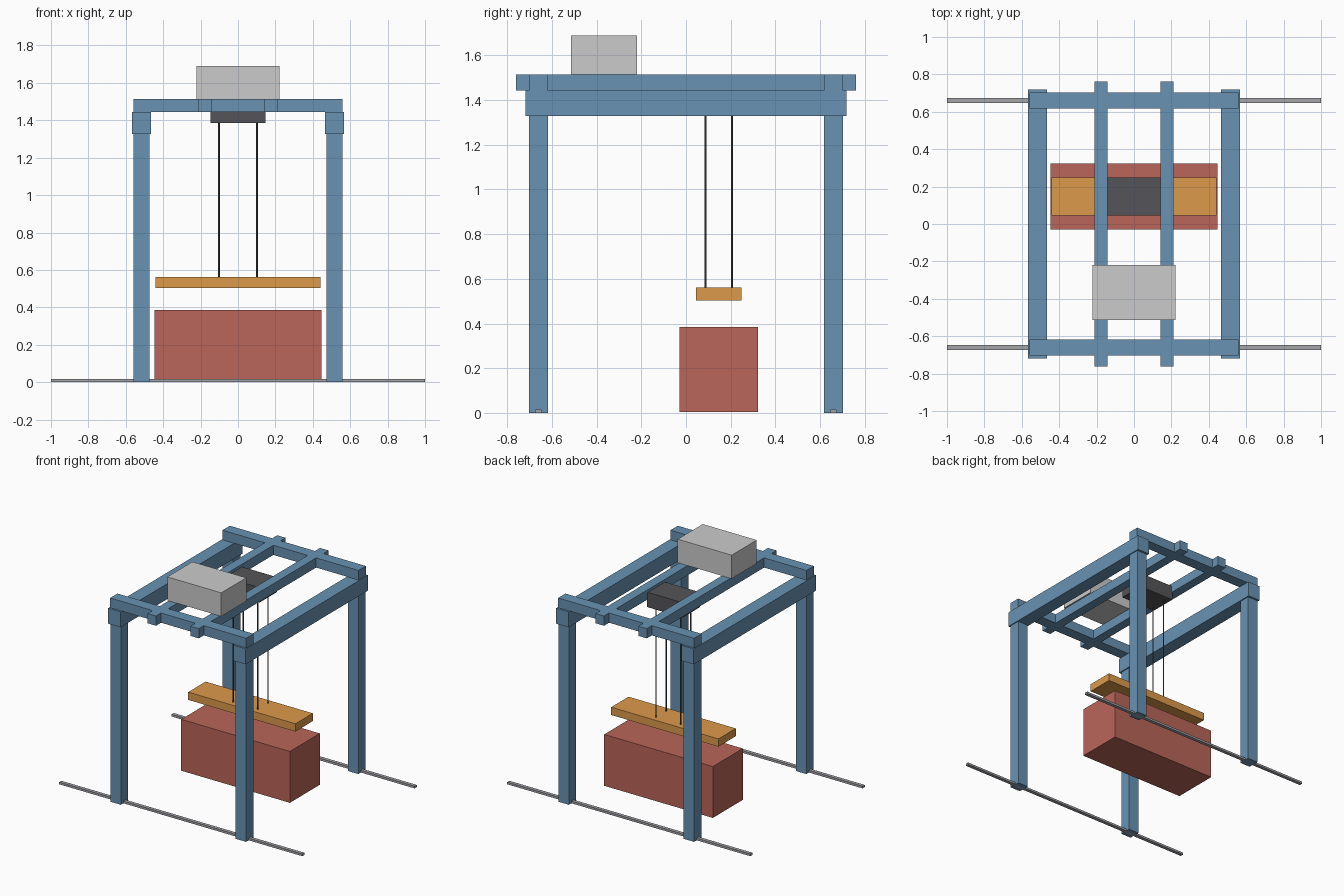
import bpy

if "Cube" in bpy.data.objects:
    bpy.data.objects.remove(bpy.data.objects["Cube"])


def material(name, rgb):
    m = bpy.data.materials.new(name)
    m.diffuse_color = (*rgb, 1)
    m.use_nodes = True
    m.node_tree.nodes["Principled BSDF"].inputs["Base Color"].default_value = m.diffuse_color
    return m


BLUE = material("steel_blue", (0.14, 0.29, 0.45))
RED = material("container_red", (0.49, 0.13, 0.10))
ORANGE = material("spreader_orange", (0.72, 0.32, 0.07))
DARK = material("dark_grey", (0.09, 0.09, 0.10))
LIGHT = material("cabin_grey", (0.62, 0.64, 0.65))
RAIL = material("rail_grey", (0.37, 0.37, 0.40))


def box(name, x, y, z, mat):
    """Box from (min, max) ranges on each axis."""
    ranges = (x, y, z)
    bpy.ops.mesh.primitive_cube_add(size=1, location=[(a + b) / 2 for a, b in ranges])
    ob = bpy.context.object
    ob.name = name
    ob.scale = [b - a for a, b in ranges]
    bpy.ops.object.transform_apply(location=False, rotation=False, scale=True)
    ob.data.materials.append(mat)
    return ob


def span(centre, half):
    return centre - half, centre + half


LOAD_Y = 0.147                      # trolley, spreader and container line
LEG_X, LEG_Y = 0.515, 0.66
BEAM_Z, TOP_Z, ROOF_Z = 1.328, 1.443, 1.515

# Ground rails and top cross beams, front and back
for side, sy in (("front", -1), ("back", 1)):
    y = sy * LEG_Y
    box(f"{side}_ground_rail", (-1, 1), span(y, 0.013), (0, 0.016), RAIL)
    box(f"{side}_cross_beam", (-0.56, 0.56), span(y, 0.043), (TOP_Z, ROOF_Z), BLUE)

# Legs, side beams and trolley girders, left and right
for side, sx in (("left", -1), ("right", 1)):
    for end, sy in (("front", -1), ("back", 1)):
        box(f"{end}_{side}_leg", span(sx * LEG_X, 0.043), span(sy * LEG_Y, 0.043),
            (0, BEAM_Z), BLUE)
    box(f"{side}_side_beam", span(sx * LEG_X, 0.051), (-0.718, 0.718), (BEAM_Z, TOP_Z), BLUE)
    box(f"{side}_trolley_girder", span(sx * 0.176, 0.035), (-0.762, 0.762),
        (TOP_Z, ROOF_Z), BLUE)

# Machinery house on the girders
box("machinery_house", (-0.222, 0.222), span(-0.367, 0.147), (ROOF_Z, 1.69), LIGHT)

# Trolley, spreader and container
box("trolley", (-0.147, 0.147), span(LOAD_Y, 0.102), (1.385, 1.495), DARK)
box("spreader", (-0.441, 0.441), span(LOAD_Y, 0.102), (0.503, 0.561), ORANGE)
box("container", (-0.447, 0.447), span(LOAD_Y, 0.176), (0.003, 0.385), RED)

# Four hoist ropes
for sx in (-1, 1):
    for sy in (-1, 1):
        bpy.ops.mesh.primitive_cylinder_add(
            vertices=8, radius=0.0045, depth=0.86,
            location=(sx * 0.102, LOAD_Y + sy * 0.059, 0.97))
        rope = bpy.context.object
        rope.name = "hoist_rope"
        rope.data.materials.append(DARK)
